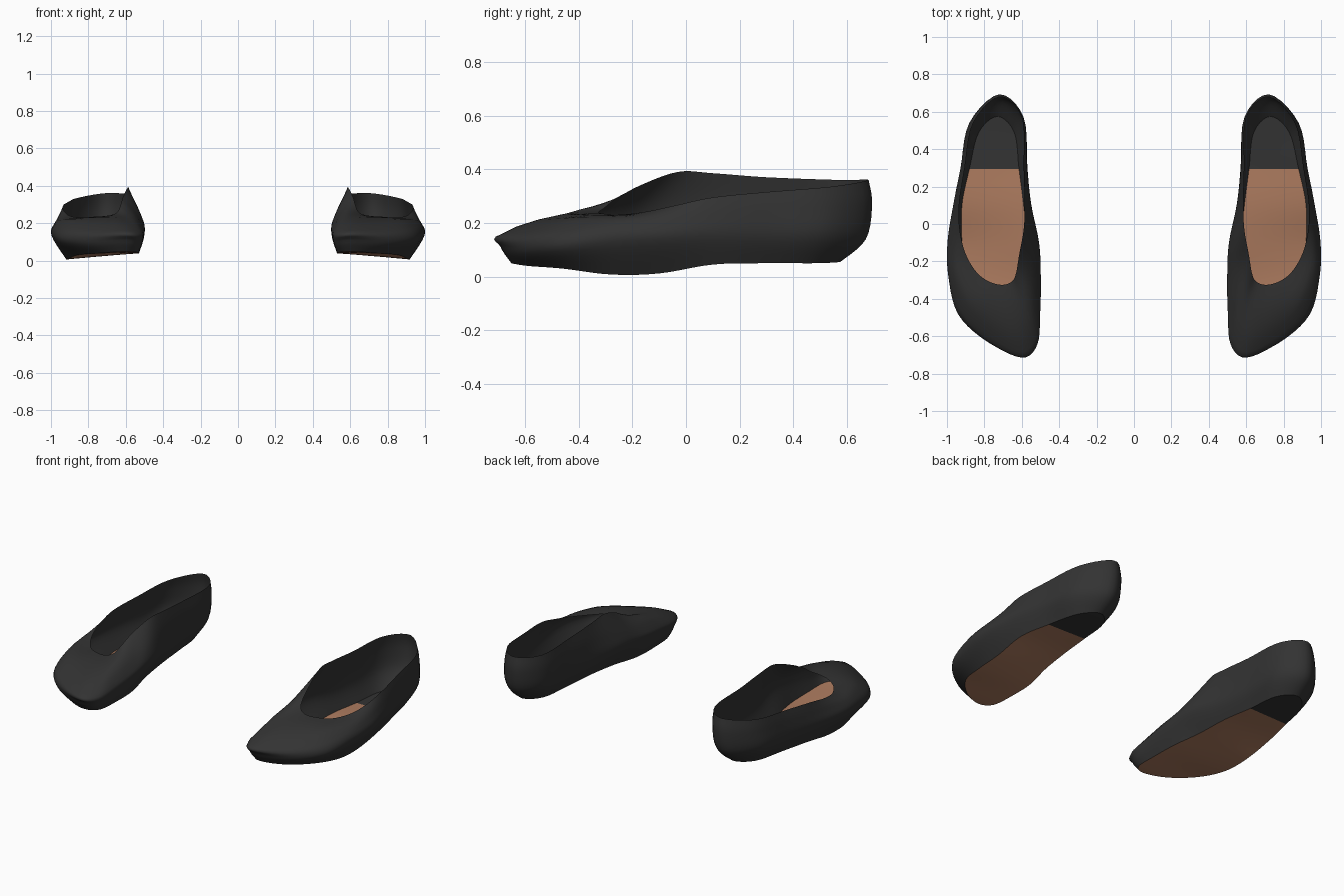
import bpy
import bmesh
import math
from mathutils import Vector

cube = bpy.data.objects.get("Cube")
if cube:
    bpy.data.objects.remove(cube, do_unlink=True)


def make_material(name, colour):
    mat = bpy.data.materials.new(name)
    mat.use_nodes = True
    mat.diffuse_color = colour
    node = mat.node_tree.nodes["Principled BSDF"]
    node.inputs["Base Color"].default_value = colour
    node.inputs["Roughness"].default_value = 0.8
    return mat


black = make_material("black leather", (0.033, 0.033, 0.033, 1))
tan = make_material("tan sole", (0.42, 0.2, 0.115, 1))

# Guide loops of the left shoe: toe, outer side, heel, then back along the inner side
sole_edge = [
    (.61, -.65, .05), (.74, -.59, .04), (.86, -.46, .03), (.91, -.28, .008),
    (.92, -.1, .012), (.92, .1, .045), (.88, .295, .05), (.83, .49, .05),
    (.73, .575, .055), (.64, .49, .055), (.615, .295, .055), (.59, .1, .06),
    (.57, -.1, .05), (.535, -.28, .04), (.53, -.46, .04), (.54, -.6, .045)]
widest_edge = [
    (.6, -.69, .11), (.79, -.62, .1), (.94, -.48, .11), (.99, -.28, .13),
    (.995, -.1, .14), (.965, .1, .15), (.925, .3, .15), (.88, .53, .15),
    (.73, .67, .14), (.6, .56, .15), (.575, .3, .15), (.55, .1, .16),
    (.51, -.1, .17), (.5, -.28, .15), (.505, -.46, .12), (.52, -.62, .1)]
shoulder_edge = [
    (.61, -.685, .16), (.77, -.6, .165), (.9, -.47, .18), (.965, -.28, .2),
    (.975, -.1, .21), (.955, .1, .23), (.92, .3, .25), (.87, .55, .26),
    (.72, .693, .27), (.59, .57, .27), (.572, .3, .27), (.56, .1, .28),
    (.525, -.1, .26), (.515, -.28, .21), (.515, -.46, .18), (.53, -.62, .16)]
rim_edge = [
    (.7, -.325, .24), (.77, -.31, .235), (.84, -.26, .23), (.9, -.16, .24),
    (.93, -.04, .265), (.935, .1, .295), (.905, .3, .315), (.86, .54, .335),
    (.72, .68, .36), (.6, .57, .36), (.59, .3, .37), (.585, .1, .385),
    (.59, -.03, .39), (.615, -.17, .34), (.63, -.26, .29), (.65, -.305, .255)]

STEPS = 5      # samples between guide points
ROWS = 5       # rows between guide loops
COLUMNS = 8    # faces across the sole


def spline(a, b, c, d, t):
    """Smooth curve from b to c."""
    return (b * 2 + (c - a) * t + (a * 2 - b * 5 + c * 4 - d) * t ** 2
            + (b * 3 - a - c * 3 + d) * t ** 3) / 2


def smooth_loop(points):
    pts = [Vector(p) for p in points]
    n = len(pts)
    return [spline(pts[i - 1], pts[i], pts[(i + 1) % n], pts[(i + 2) % n], s / STEPS)
            for i in range(n) for s in range(STEPS)]


def wall_rows(loops):
    """Blend the loops upwards into the rows of the shoe wall."""
    rows = []
    last = len(loops) - 1
    for k in range(last):
        near = [loops[max(0, min(last, k + o))] for o in (-1, 0, 1, 2)]
        for r in range(ROWS):
            rows.append([spline(*quad, r / ROWS) for quad in zip(*near)])
    rows.append(loops[-1])
    # Puff the vamp slightly over the toes
    for r, row in enumerate(rows):
        rise = max(0, r / ROWS - 2)
        for p in row:
            front = max(0, min(1, (-.2 - p.y) / .2))
            p.z += .02 * front * math.sin(math.pi * rise)
    return rows


def build(name, rows, closed, mat, side):
    """Skin rows of points into a smooth sheet on the given side."""
    bm = bmesh.new()
    grid = [[bm.verts.new((p.x * side, p.y, p.z)) for p in row] for row in rows]
    n = len(grid[0])
    for low, high in zip(grid, grid[1:]):
        for i in range(n if closed else n - 1):
            j = (i + 1) % n
            quad = [low[i], low[j], high[j], high[i]]
            bm.faces.new(quad if side > 0 else quad[::-1])
    bmesh.ops.remove_doubles(bm, verts=bm.verts, dist=0.0005)
    mesh = bpy.data.meshes.new(name)
    bm.to_mesh(mesh)
    bm.free()
    mesh.materials.append(mat)
    mesh.shade_smooth()
    obj = bpy.data.objects.new(name, mesh)
    bpy.context.collection.objects.link(obj)
    return obj


loops = [smooth_loop(e) for e in (sole_edge, widest_edge, shoulder_edge, rim_edge)]

# Sole ribs run straight across from the outer edge to the inner edge
edge = [p.copy() for p in loops[0]]
half = len(edge) // 2
ribs = [[edge[i].lerp(edge[-i], c / COLUMNS) for c in range(COLUMNS + 1)]
        for i in range(half + 1)]
heel_start = 6 * STEPS

upper = wall_rows(loops)
for label, side in (("left", 1), ("right", -1)):
    build(label + "_upper", upper, True, black, side)
    build(label + "_sole", ribs[:heel_start + 1], False, tan, side)
    build(label + "_heel_pad", ribs[heel_start:], False, black, side)
